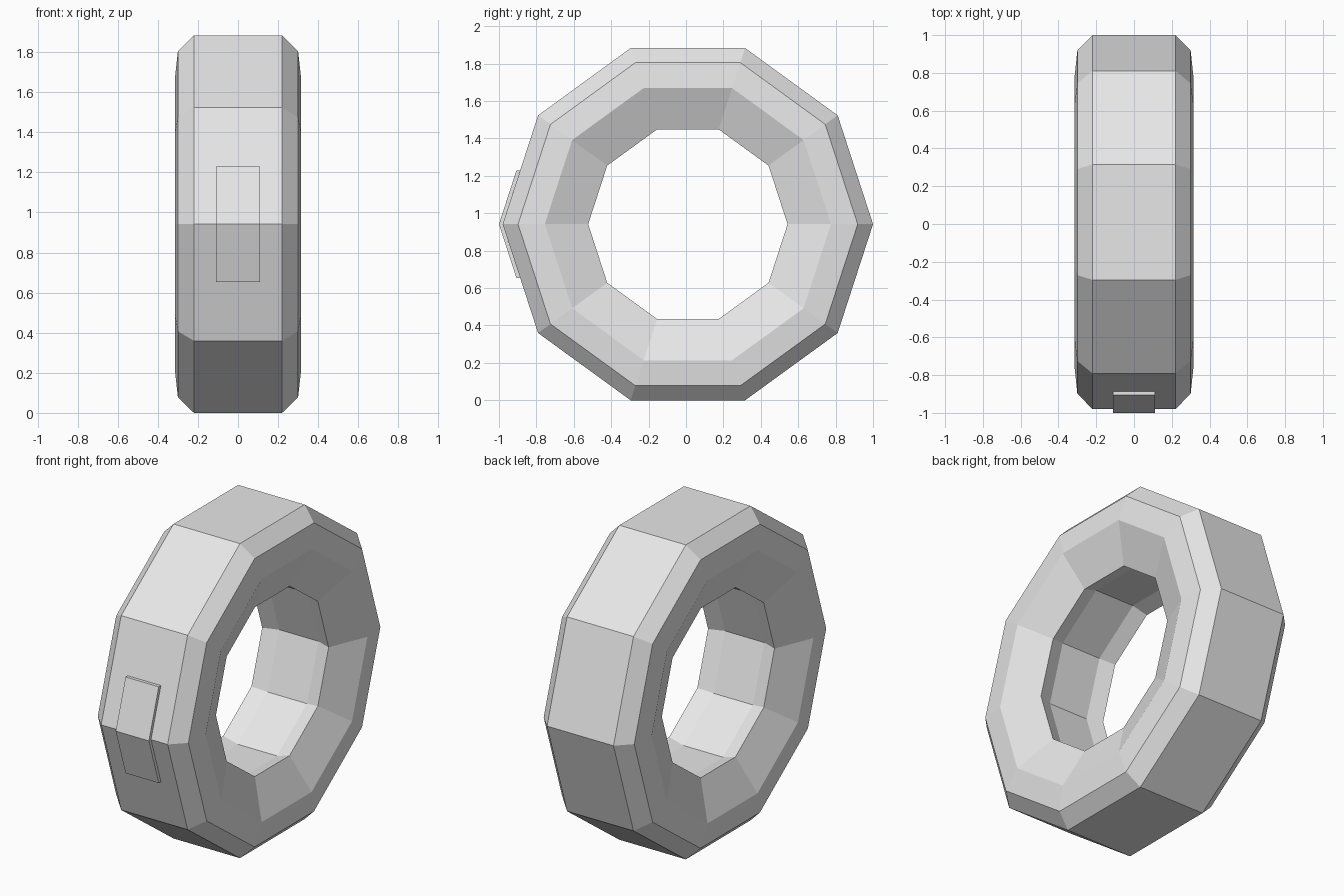
import bpy, bmesh, math

old = bpy.data.objects.get("Cube")
if old:
    bpy.data.objects.remove(old, do_unlink=True)

SIDES = 10
RADIUS = 0.99
CENTRE_Y = 0.01
CENTRE_Z = RADIUS * math.sin(math.radians(72))

rubber = bpy.data.materials.new("light_grey")
rubber.use_nodes = True
rubber.diffuse_color = (0.8, 0.8, 0.8, 1)
rubber.node_tree.nodes["Principled BSDF"].inputs["Base Color"].default_value = (0.8, 0.8, 0.8, 1)


def finish(name, bm):
    """Turn a bmesh into a flat-shaded object."""
    bmesh.ops.recalc_face_normals(bm, faces=bm.faces[:])
    mesh = bpy.data.meshes.new(name)
    bm.to_mesh(mesh)
    bm.free()
    mesh.materials.append(rubber)
    obj = bpy.data.objects.new(name, mesh)
    bpy.context.collection.objects.link(obj)
    return obj


# Tyre: half cross-section (x, radius) from tread to inner groove, mirrored
half = [(0.22, RADIUS), (0.30, 0.908), (0.315, 0.765), (0.22, 0.533), (0.13, 0.565)]
section = half + [(-x, r) for x, r in reversed(half)]

bm = bmesh.new()
rings = []
for i in range(SIDES):
    a = math.tau * i / SIDES
    rings.append([bm.verts.new((x, CENTRE_Y + r * math.cos(a), CENTRE_Z + r * math.sin(a)))
                  for x, r in section])
n = len(section)
for i in range(SIDES):
    p, q = rings[i], rings[(i + 1) % SIDES]
    for j in range(n):
        k = (j + 1) % n
        bm.faces.new((p[j], p[k], q[k], q[j]))
finish("tyre", bm)

# Tread plate: thin panel bent over the front corner of the tread
rise, depth, width, thick = 0.288, 0.0935, 0.11, 0.02
front = CENTRE_Y - RADIUS
outline = [(front + depth, -rise), (front, 0), (front + depth, rise)]
bm = bmesh.new()
rows = [[bm.verts.new((x, y - off, CENTRE_Z + z)) for x, off in
         ((-width, 0), (width, 0), (width, thick), (-width, thick))]
        for y, z in outline]
for p, q in zip(rows, rows[1:]):
    for j in range(4):
        k = (j + 1) % 4
        bm.faces.new((p[j], p[k], q[k], q[j]))
bm.faces.new(rows[0])
bm.faces.new(rows[-1])
finish("tread_plate", bm)
